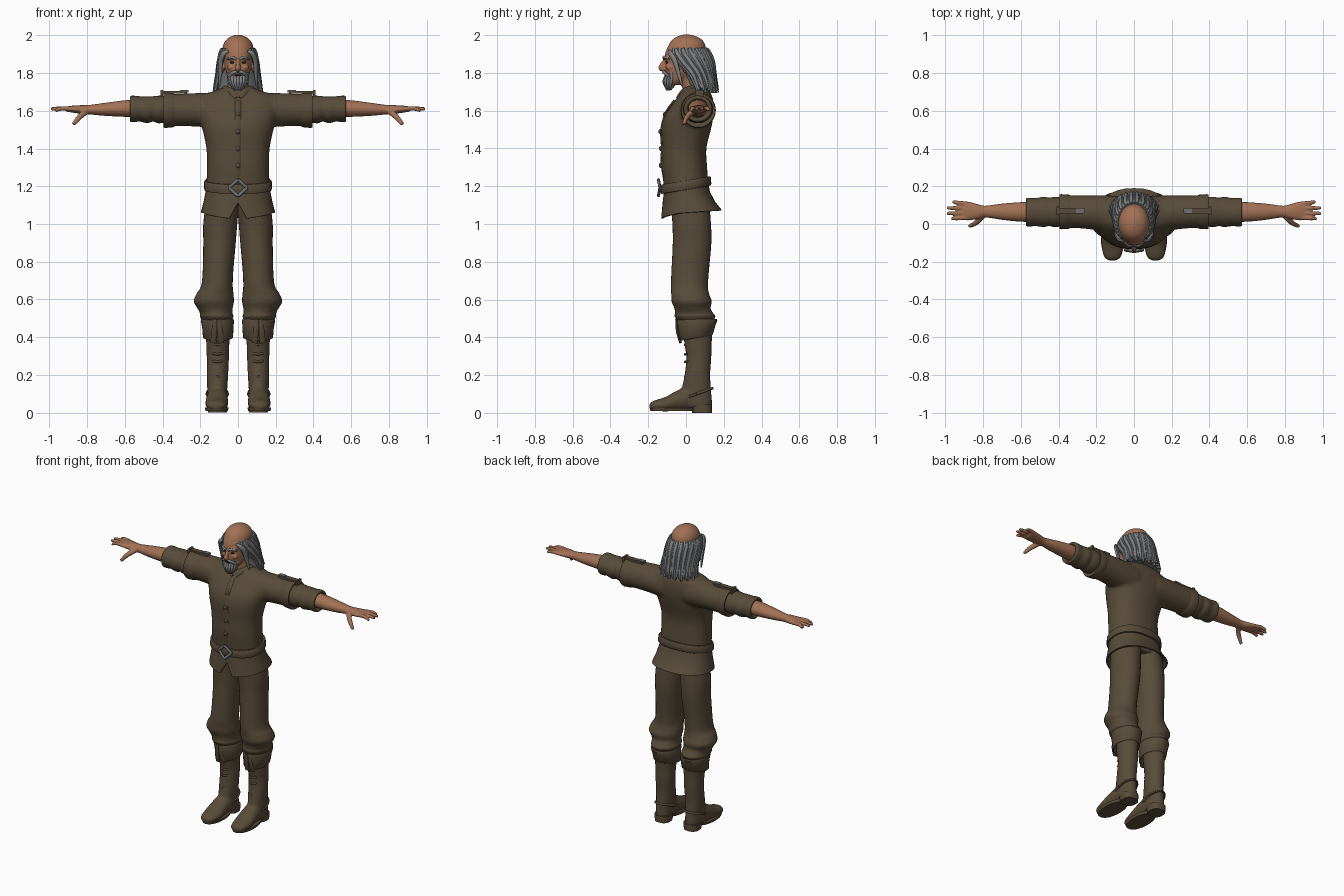
import bpy, bmesh, math
from mathutils import Vector, Matrix


def material(name, rgb):
    m = bpy.data.materials.new(name)
    m.diffuse_color = (*rgb, 1)
    return m


CLOTH = material("brown cloth", (0.098, 0.072, 0.042))
SKIN = material("skin", (0.36, 0.165, 0.09))
HAIR = material("grey hair", (0.21, 0.22, 0.225))
METAL = material("dull metal", (0.16, 0.165, 0.175))
DARK = material("dark eye", (0.02, 0.015, 0.012))


def spline(rows, sub):
    """Catmull-Rom through tuples of any length."""
    out = []
    for i in range(len(rows) - 1):
        p = [rows[max(i - 1, 0)], rows[i], rows[i + 1], rows[min(i + 2, len(rows) - 1)]]
        for k in range(sub):
            t = k / sub
            out.append(tuple(0.5 * (2 * b + (c - a) * t + (2 * a - 5 * b + 4 * c - d) * t * t
                             + (3 * b - a - 3 * c + d) * t ** 3) for a, b, c, d in zip(*p)))
    return out + [tuple(rows[-1])]


def bridge(bm, rings):
    vs = [[bm.verts.new(p) for p in r] for r in rings]
    n = len(vs[0])
    for a, b in zip(vs, vs[1:]):
        for i in range(n):
            bm.faces.new((a[i], a[(i + 1) % n], b[(i + 1) % n], b[i]))
    bm.faces.new(vs[0])
    bm.faces.new(vs[-1])


def loft(bm, axis, rows, sub=4, n=32, e=2.0):
    """Rows are (position on axis, centre a, centre b, radius a, radius b)."""
    rings = []
    for t, a, b, ra, rb in spline(rows, sub):
        ring = []
        for i in range(n):
            c, s = math.cos(math.tau * i / n), math.sin(math.tau * i / n)
            u = a + ra * math.copysign(abs(c) ** (2 / e), c)
            v = b + rb * math.copysign(abs(s) ** (2 / e), s)
            ring.append({'z': (u, v, t), 'x': (t, u, v), 'y': (u, t, v)}[axis])
        rings.append(ring)
    bridge(bm, rings)


def tube(bm, rows, out=(0, -1, 0), sub=4, n=8):
    """Rows are (x, y, z, half width, half thickness); thickness lies along out."""
    rows = spline(rows, sub)
    pts = [Vector(r[:3]) for r in rows]
    rings = []
    for i, r in enumerate(rows):
        tan = (pts[min(i + 1, len(pts) - 1)] - pts[max(i - 1, 0)]).normalized()
        side = tan.cross(Vector(out)).normalized()
        nor = side.cross(tan)
        rings.append([pts[i] + side * r[3] * math.cos(math.tau * k / n)
                      + nor * r[4] * math.sin(math.tau * k / n) for k in range(n)])
    bridge(bm, rings)


def box(bm, c, size):
    bmesh.ops.create_cube(bm, size=1, matrix=Matrix.Translation(c) @ Matrix.Diagonal((*size, 1)))


def ball(bm, c, size):
    bmesh.ops.create_uvsphere(bm, u_segments=16, v_segments=10, radius=1,
                              matrix=Matrix.Translation(c) @ Matrix.Diagonal((*size, 1)))


def finish(name, bm, mat, mirror=False, voxel=0, smooth=4):
    bmesh.ops.recalc_face_normals(bm, faces=bm.faces)
    for f in bm.faces:
        f.smooth = True
    for ed in bm.edges:
        ed.smooth = ed.calc_face_angle(0) < math.radians(45)
    me = bpy.data.meshes.new(name)
    bm.to_mesh(me)
    bm.free()
    me.materials.append(mat)
    ob = bpy.data.objects.new(name, me)
    bpy.context.collection.objects.link(ob)
    if voxel:
        r = ob.modifiers.new("blend", 'REMESH')
        r.mode, r.voxel_size, r.use_smooth_shade = 'VOXEL', voxel, True
        s = ob.modifiers.new("soften", 'SMOOTH')
        s.factor, s.iterations = 0.5, smooth
    if mirror:
        ob.modifiers.new("mirror", 'MIRROR').use_mirror_merge = False
    return ob


# tunic: torso blended with the upper sleeves
bm = bmesh.new()
loft(bm, 'z', [(1.10, 0, 0, .17, .115), (1.2, 0, 0, .168, .118), (1.3, 0, -.008, .165, .12),
               (1.4, 0, -.01, .168, .118), (1.5, 0, 0, .188, .132), (1.57, 0, .015, .206, .13),
               (1.63, 0, .035, .212, .112), (1.68, 0, .05, .19, .088), (1.707, 0, .05, .12, .068),
               (1.725, 0, .045, .075, .058)], e=2.3)
for s in (-1, 1):
    loft(bm, 'x', [(.08 * s, .055, 1.6, .095, .095), (.2 * s, .06, 1.605, .092, .09),
                   (.3 * s, .065, 1.605, .087, .086), (.38 * s, .065, 1.605, .088, .088)])
finish("tunic", bm, CLOTH, voxel=.011, smooth=6)

# sleeve ends: flared upper edge, then the rolled lower sleeve
bm = bmesh.new()
loft(bm, 'x', [(.33, .065, 1.604, .084, .083), (.345, .065, 1.603, .09, .09),
               (.385, .065, 1.603, .093, .094), (.395, .065, 1.603, .09, .091),
               (.39, .065, 1.605, .075, .07)], sub=1)
loft(bm, 'x', [(.37, .065, 1.608, .076, .07), (.42, .064, 1.607, .08, .073), (.45, .064, 1.61, .075, .067),
               (.48, .064, 1.606, .08, .071), (.52, .063, 1.61, .074, .067), (.55, .063, 1.61, .076, .07),
               (.57, .063, 1.61, .074, .068), (.572, .063, 1.61, .058, .054), (.55, .063, 1.61, .05, .046)])
finish("sleeves", bm, CLOTH, mirror=True)

# shoulder straps with metal frames
bm = bmesh.new()
box(bm, (.34, .07, 1.698), (.14, .032, .014))
box(bm, (.405, .07, 1.69), (.014, .045, .04))
finish("shoulder_straps", bm, CLOTH, mirror=True)
bm = bmesh.new()
box(bm, (.285, .07, 1.704), (.045, .026, .014))
finish("shoulder_buckles", bm, METAL, mirror=True)

# tunic skirt with a sloping hem and front split
bm = bmesh.new()
loft(bm, 'z', [(1.23, 0, 0, .165, .115), (1.17, 0, .005, .172, .122), (1.12, 0, .015, .182, .138),
               (1.06, 0, .028, .197, .162), (1.058, 0, .028, .188, .153), (1.12, 0, .015, .16, .115)],
     sub=1, e=2.3)
for v in bm.verts:
    if v.co.z < 1.08:
        v.co.z += .07 * v.co.y
        if v.co.y < -.05:
            v.co.z -= .028 * (1 - abs(v.co.x) / .2)
            if abs(v.co.x) < .01:
                v.co.z += .09
                v.co.y += .02
finish("tunic_skirt", bm, CLOTH)

# belt, tilted down at the front, with diamond buckle
bm = bmesh.new()
loft(bm, 'z', [(1.18, 0, 0, .165, .115), (1.182, 0, 0, .178, .13), (1.19, 0, 0, .181, .134),
               (1.225, 0, 0, .179, .132), (1.231, 0, 0, .175, .128), (1.231, 0, 0, .16, .11)], sub=1, e=2.3)
for v in bm.verts:
    v.co.z += .17 * v.co.y
finish("belt", bm, CLOTH)
bm = bmesh.new()
for sx in (-1, 1):
    for sz in (-1, 1):
        tube(bm, [(sx * .048, -.138, 1.192, .009, .008), (0, -.146, 1.192 + sz * .044, .009, .008)], sub=1)
finish("belt_buckle", bm, METAL)

# front placket, buttons and collar
front = [(0, -.116, 1.24, .016, .006), (0, -.128, 1.32, .016, .006), (0, -.127, 1.41, .016, .006),
         (0, -.13, 1.5, .016, .006), (0, -.106, 1.59, .016, .006), (0, -.06, 1.655, .016, .006)]
bm = bmesh.new()
tube(bm, front)
for p in spline(front, 1)[1:5]:
    ball(bm, (p[0], p[1] - .006, p[2] - .01), (.012, .01, .014))
finish("placket", bm, CLOTH)
bm = bmesh.new()
tube(bm, [(0, .11, 1.722, .02, .01), (.055, .09, 1.722, .02, .01), (.076, .04, 1.718, .02, .01),
          (.045, -.012, 1.703, .018, .01), (.012, -.045, 1.665, .012, .008)], out=(.3, -.3, .2))
finish("collar", bm, CLOTH, mirror=True)

# trousers gathered below the knees
bm = bmesh.new()
loft(bm, 'z', [(1.14, .08, .02, .088, .10), (1.0, .094, .03, .09, .102), (.9, .098, .032, .086, .102),
               (.75, .106, .022, .081, .099), (.67, .112, .018, .084, .098), (.63, .122, .022, .098, .1),
               (.59, .128, .03, .106, .106), (.555, .122, .034, .094, .096), (.53, .116, .042, .087, .1),
               (.508, .113, .048, .088, .107), (.48, .11, .05, .072, .085)], sub=5)
finish("trousers", bm, CLOTH, mirror=True)

# boots: shaft blended with the foot
bm = bmesh.new()
loft(bm, 'z', [(.44, .107, .062, .066, .078), (.36, .107, .064, .061, .072), (.29, .107, .068, .059, .066),
               (.2, .109, .06, .057, .068), (.12, .11, .055, .053, .078), (.05, .11, .058, .052, .08),
               (.03, .11, .058, .048, .076)])
loft(bm, 'y', [(-.193, .114, .033, .018, .014), (-.175, .114, .037, .045, .026), (-.11, .113, .046, .06, .038),
               (-.04, .111, .066, .058, .056), (.04, .109, .08, .052, .068), (.1, .108, .07, .04, .05)])
finish("boots", bm, CLOTH, mirror=True, voxel=.008)
bm = bmesh.new()
loft(bm, 'z', [(.009, .113, -.07, .059, .118), (.026, .113, -.07, .063, .123)], sub=1, e=2.2)
loft(bm, 'z', [(0, .109, .085, .05, .052), (.045, .109, .08, .054, .058)], sub=1, e=2.5)
finish("boot_soles", bm, CLOTH, mirror=True)

# turned-down boot cuffs
bm = bmesh.new()
loft(bm, 'z', [(.41, .107, .058, .062, .07), (.392, .106, .052, .076, .086), (.396, .106, .052, .08, .09),
               (.45, .107, .056, .083, .099), (.487, .109, .058, .088, .108), (.497, .109, .058, .084, .104),
               (.49, .109, .058, .065, .08)], sub=1)
for v in bm.verts:
    v.co.z += .16 * (v.co.y - .03) * (.5 - v.co.z) / .1
finish("boot_cuffs", bm, CLOTH, mirror=True)

# boot straps, lacing and instep seam
bm = bmesh.new()
for dx in (-.02, .02):
    tube(bm, [(.11 + dx * .4, -.05, .495, .013, .007), (.11 + dx * .8, -.046, .43, .015, .007),
              (.11 + dx, -.028, .37, .016, .007)])
for z in (.36, .31, .27, .19):
    tube(bm, [(.08, .008, z + .004, .006, .006), (.108, -.006, z, .006, .007), (.136, .008, z + .004, .006, .006)],
         out=(0, 0, 1))
ring = [math.tau * i / 16 for i in range(17)]
tube(bm, [(.11 + .056 * math.cos(a), .055 + .085 * math.sin(a), .1 + .03 * math.sin(a), .007, .007)
          for a in ring], out=(0, 0, 1), sub=1)
finish("boot_straps", bm, CLOTH, mirror=True)

# bare forearms and hands
bm = bmesh.new()
loft(bm, 'x', [(.54, .064, 1.612, .052, .045), (.6, .064, 1.612, .052, .044), (.7, .065, 1.608, .043, .035),
               (.79, .066, 1.606, .031, .025), (.83, .066, 1.607, .04, .023), (.88, .069, 1.609, .05, .018),
               (.91, .07, 1.609, .046, .013)])
for y0, y1, x1, z1 in ((.034, .028, .968, 1.6), (.058, .056, .991, 1.609), (.082, .086, .991, 1.611),
                       (.106, .118, .962, 1.604)):
    tube(bm, [(.88, y0, 1.609, .013, .012), (.93, (y0 + y1) / 2, 1.613, .012, .012),
              (x1, y1, z1, .009, .009)], out=(0, 0, 1))
tube(bm, [(.8, .045, 1.6, .018, .016), (.835, .008, 1.572, .016, .014), (.873, -.012, 1.528, .011, .01)])
finish("forearms_and_hands", bm, SKIN, mirror=True, voxel=.005, smooth=3)

# head with bald crown, nose, cheeks and neck
bm = bmesh.new()
loft(bm, 'z', [(1.65, 0, .04, .06, .055), (1.72, 0, .035, .055, .055), (1.82, 0, .03, .055, .06)])
loft(bm, 'z', [(1.735, 0, -.07, .028, .034), (1.76, 0, -.055, .048, .055), (1.8, 0, -.032, .062, .08),
               (1.85, 0, -.013, .073, .098), (1.9, 0, -.003, .082, .108), (1.94, 0, .004, .081, .1),
               (1.97, 0, .006, .068, .084), (1.99, 0, .005, .046, .057), (2.003, 0, .004, .014, .017)])
tube(bm, [(0, -.104, 1.872, .01, .012), (0, -.12, 1.848, .011, .016), (0, -.131, 1.826, .016, .016),
          (0, -.118, 1.815, .014, .012)])
for s in (-1, 1):
    ball(bm, (.036 * s, -.088, 1.83), (.022, .02, .018))
    ball(bm, (.03 * s, -.1, 1.88), (.026, .014, .01))
    ball(bm, (.088 * s, .0, 1.83), (.014, .02, .034))
finish("head", bm, SKIN, voxel=.006, smooth=3)
bm = bmesh.new()
ball(bm, (.03, -.101, 1.856), (.012, .008, .006))
finish("eyes", bm, DARK, mirror=True)
bm = bmesh.new()
ball(bm, (0, -.109, 1.788), (.02, .006, .005))
finish("mouth", bm, DARK)

# long hair: inner mass covered by overlapping locks
bm = bmesh.new()
loft(bm, 'z', [(1.715, 0, .085, .105, .06), (1.8, 0, .065, .1, .08), (1.87, 0, .035, .092, .09),
               (1.92, 0, .018, .083, .092)])
COUNT = 29
for i in range(COUNT):
    u = 2 * i / (COUNT - 1) - 1                       # -1 and 1 are the temples, 0 is the back
    rows = []
    for z, cy, rx, ry, spread, w in ((1.928, .006, .08, .1, 132, .012), (1.905, .01, .09, .112, 128, .017),
                                     (1.86, .022, .1, .118, 116, .018), (1.79, .05, .108, .1, 103, .016),
                                     (1.695, .07, .12, .092, 95, .008)):
        a = math.radians(u * spread)
        wave = 1 + (.035 if i % 2 else 0)
        rows.append((rx * wave * math.sin(a), cy + ry * wave * math.cos(a),
                     z + (.012 * (i % 3) if z < 1.7 else 0), w, .011))
    a = math.radians(u * 110)
    tube(bm, rows, out=(math.sin(a), math.cos(a), .2), n=6)
finish("hair", bm, HAIR)

# front locks and eyebrows
bm = bmesh.new()
tube(bm, [(.05, -.088, 1.915, .006, .006), (.075, -.085, 1.905, .014, .01), (.092, -.06, 1.865, .016, .011),
          (.094, -.04, 1.8, .012, .01), (.1, -.02, 1.73, .005, .005)], out=(.7, -.7, 0))
tube(bm, [(.008, -.116, 1.872, .006, .006), (.03, -.116, 1.884, .008, .007), (.058, -.09, 1.874, .004, .004)])
finish("front_locks_and_eyebrows", bm, HAIR, mirror=True)

# moustache and pointed beard
bm = bmesh.new()
for s in (-1, 1):
    tube(bm, [(.002 * s, -.12, 1.808, .008, .008), (.024 * s, -.115, 1.803, .01, .009),
              (.046 * s, -.092, 1.782, .01, .009), (.05 * s, -.08, 1.75, .005, .006)])
loft(bm, 'z', [(1.71, 0, -.086, .008, .01), (1.735, 0, -.082, .026, .026), (1.76, 0, -.075, .044, .038),
               (1.776, 0, -.066, .046, .04)], n=16)
for i in range(-4, 5):
    a = i * .32
    tube(bm, [(.054 * math.sin(a), -.06 - .05 * math.cos(a), 1.778 + .006 * abs(i), .008, .007),
              (.046 * math.sin(a), -.068 - .048 * math.cos(a), 1.75, .01, .008),
              (.016 * math.sin(a), -.08 - .02 * math.cos(a), 1.708, .004, .004)],
         out=(math.sin(a), -math.cos(a), 0))
finish("beard", bm, HAIR)
